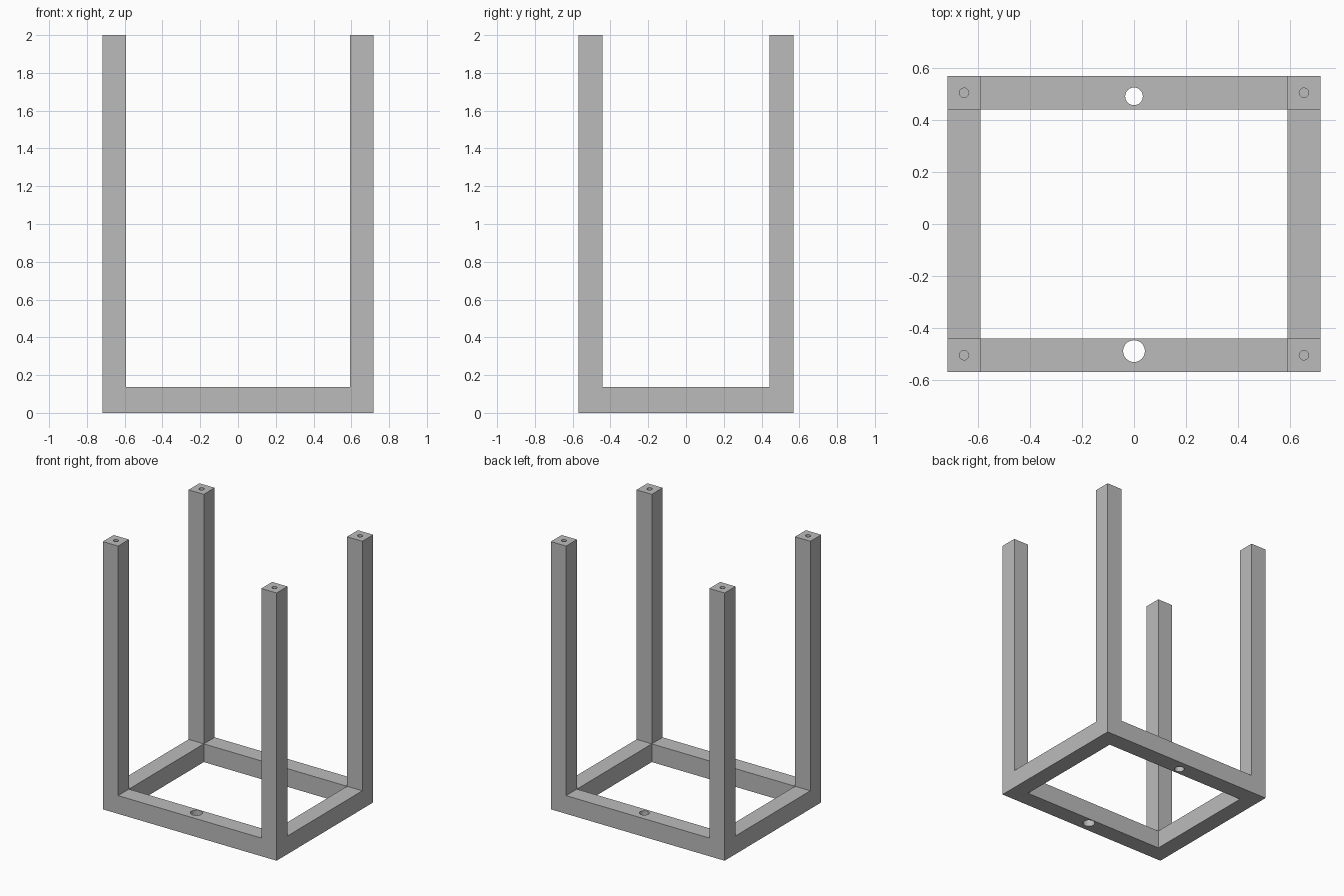
import bpy

cube = bpy.data.objects.get("Cube")
if cube:
    bpy.data.objects.remove(cube, do_unlink=True)

# Overall half sizes, inner edges and heights
HALF_X, HALF_Y = 0.718, 0.57
OPEN_X, OPEN_Y = 0.592, 0.442
RAIL_TOP, LEG_TOP = 0.136, 2.0

grey = bpy.data.materials.new("plain grey")
grey.use_nodes = True
grey.diffuse_color = (0.5, 0.5, 0.5, 1)
grey.node_tree.nodes["Principled BSDF"].inputs["Base Color"].default_value = (0.5, 0.5, 0.5, 1)


def box(name, low, high):
    centre = [(a + b) / 2 for a, b in zip(low, high)]
    bpy.ops.mesh.primitive_cube_add(size=1, location=centre)
    ob = bpy.context.object
    ob.name = name
    ob.scale = [b - a for a, b in zip(low, high)]
    bpy.ops.object.transform_apply(location=False, rotation=False, scale=True)
    ob.data.materials.append(grey)
    return ob


def hole_cutter(x, y, low, high, radius):
    bpy.ops.mesh.primitive_cylinder_add(
        vertices=32, radius=radius, depth=high - low, location=(x, y, (low + high) / 2))
    ob = bpy.context.object
    ob.data.materials.append(grey)
    return ob


def cut(target, cutter):
    cutter.hide_render = True
    mod = target.modifiers.new("cut", "BOOLEAN")
    mod.operation = "DIFFERENCE"
    mod.solver = "EXACT"
    mod.object = cutter
    bpy.ops.object.select_all(action="DESELECT")
    bpy.context.view_layer.objects.active = target
    target.select_set(True)
    bpy.ops.object.modifier_apply(modifier=mod.name)
    bpy.data.objects.remove(cutter, do_unlink=True)


def finish(ob):
    bpy.ops.object.select_all(action="DESELECT")
    bpy.context.view_layer.objects.active = ob
    ob.select_set(True)
    bpy.ops.object.shade_smooth_by_angle()


# Rectangular base frame with a through hole in the front and back rails
frame = box("base_frame", (-HALF_X, -HALF_Y, 0), (HALF_X, HALF_Y, RAIL_TOP))
cut(frame, box("opening", (-OPEN_X, -OPEN_Y, -0.1), (OPEN_X, OPEN_Y, RAIL_TOP + 0.1)))
for y, radius in ((-0.49, 0.042), (0.492, 0.034)):
    cut(frame, hole_cutter(0, y, -0.1, RAIL_TOP + 0.1, radius))
finish(frame)

# Four corner posts, each with a small blind hole in its top
for side, sx in (("right", -1), ("left", 1)):
    for end, sy in (("front", -1), ("back", 1)):
        xs = sorted((sx * OPEN_X, sx * HALF_X))
        ys = sorted((sy * OPEN_Y, sy * HALF_Y))
        post = box(f"{end}_{side}_post", (xs[0], ys[0], RAIL_TOP), (xs[1], ys[1], LEG_TOP))
        cut(post, hole_cutter(sum(xs) / 2, sum(ys) / 2, LEG_TOP - 0.15, LEG_TOP + 0.1, 0.018))
        finish(post)
